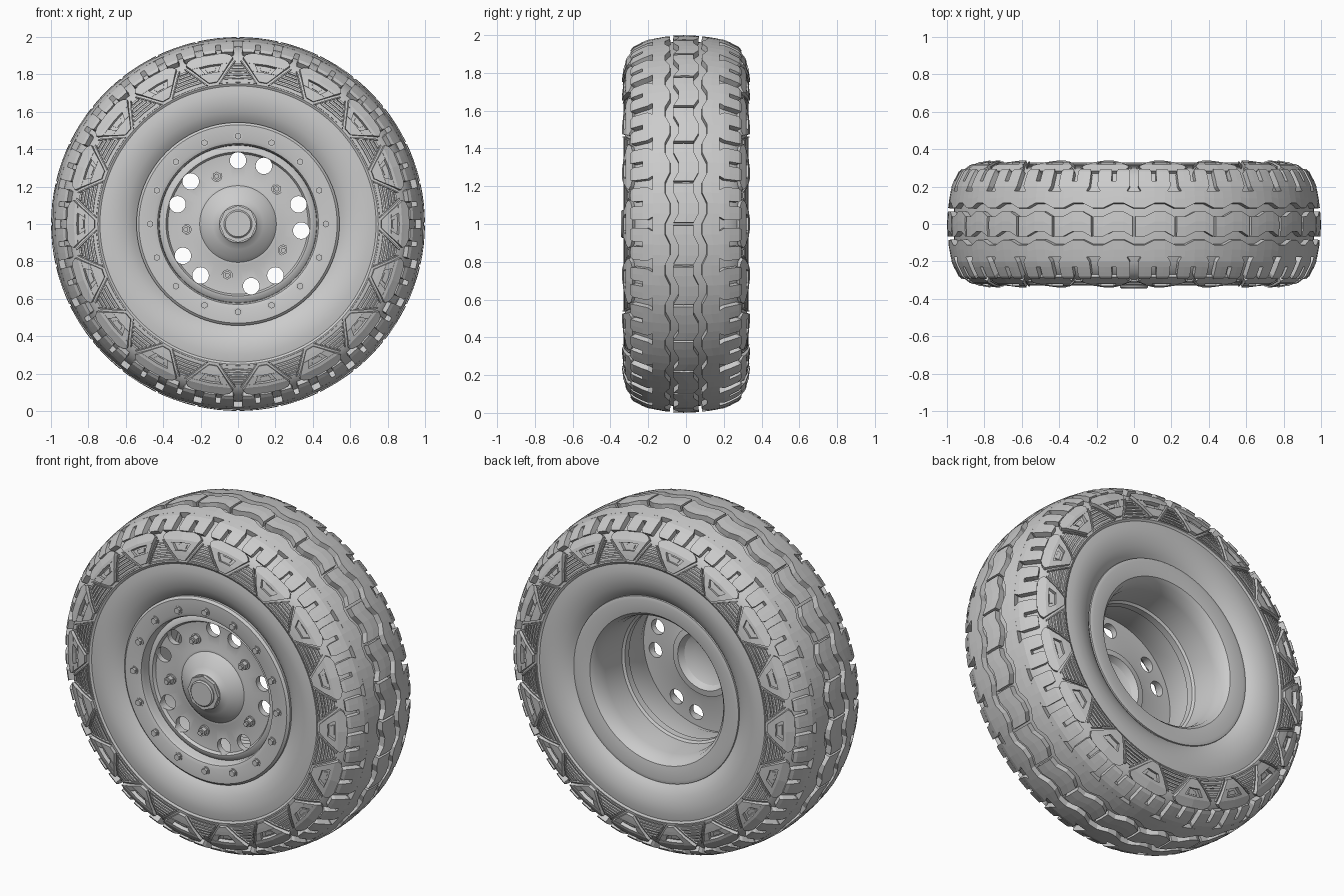
import bpy, bmesh, math
from mathutils import Vector

if "Cube" in bpy.data.objects:
    bpy.data.objects.remove(bpy.data.objects["Cube"])

TAU = 2 * math.pi


def P(r, y, a):
    """Point at radius r and angle a (clockwise from top) on the wheel axis."""
    return Vector((r * math.sin(a), y, 1 + r * math.cos(a)))


def finish(name, bm, smooth=True):
    bmesh.ops.recalc_face_normals(bm, faces=bm.faces)
    me = bpy.data.meshes.new(name)
    bm.to_mesh(me)
    bm.free()
    ob = bpy.data.objects.new(name, me)
    bpy.context.collection.objects.link(ob)
    bpy.ops.object.select_all(action='DESELECT')
    ob.select_set(True)
    bpy.context.view_layer.objects.active = ob
    if smooth:
        bpy.ops.object.shade_smooth_by_angle(angle=math.radians(32))
    return ob


def lathe(name, prof, n=96):
    """Closed (r, y) profile spun around the axle; r = 0 points become poles."""
    bm = bmesh.new()
    rings = []
    for r, y in prof:
        if r == 0:
            rings.append([bm.verts.new(P(0, y, 0))] * n)
        else:
            rings.append([bm.verts.new(P(r, y, TAU * k / n)) for k in range(n)])
    for i, A in enumerate(rings):
        B = rings[(i + 1) % len(rings)]
        for k in range(n):
            vs = list(dict.fromkeys([A[k], A[(k + 1) % n], B[(k + 1) % n], B[k]]))
            if len(vs) > 2:
                bm.faces.new(vs)
    return finish(name, bm)


def prism(bm, r, a, rad, y0, y1, n=6):
    """Small prism along y, centred at wheel radius r and angle a."""
    c = P(r, 0, a)
    rings = [[bm.verts.new(c + Vector((rad * math.sin(TAU * k / n), y, rad * math.cos(TAU * k / n))))
              for k in range(n)] for y in (y0, y1)]
    for k in range(n):
        j = (k + 1) % n
        bm.faces.new((rings[0][k], rings[0][j], rings[1][j], rings[1][k]))
    for ring in rings:
        bm.faces.new(ring)


# Carcass half profile (y, r): s runs 0 at the tread centre to 6 on the sidewall
Q = [(0, .966), (.10, .961), (.20, .943), (.26, .912), (.295, .868), (.315, .81), (.324, .75)]


def normal(i):
    a, b = Q[max(i - 1, 0)], Q[min(i + 1, 6)]
    v = Vector((a[1] - b[1], b[0] - a[0])).normalized()
    return Vector((0, 1)) if i == 0 else v


def surf(s, h, a):
    """Point at height h above the carcass; negative s is the front side."""
    u = min(abs(s), 5.999)
    i, f = int(u), u - int(u)
    p = Vector(Q[i]).lerp(Vector(Q[i + 1]), f) + h * normal(i).lerp(normal(i + 1), f).normalized()
    return P(p[1], math.copysign(p[0], s), a)


def block(bm, grid, h):
    """Raised block from a grid of (s, angle) points."""
    top = [[bm.verts.new(surf(s, h, a)) for s, a in row] for row in grid]
    bot = [[bm.verts.new(surf(s, -.008, a)) for s, a in row] for row in grid]
    m, n = len(grid), len(grid[0])
    for i in range(m - 1):
        for j in range(n - 1):
            bm.faces.new((top[i][j], top[i + 1][j], top[i + 1][j + 1], top[i][j + 1]))
    edge = ([(0, j) for j in range(n)] + [(i, n - 1) for i in range(1, m)] +
            [(m - 1, j) for j in range(n - 2, -1, -1)] + [(i, 0) for i in range(m - 2, 0, -1)])
    for (i, j), (k, l) in zip(edge, edge[1:] + edge[:1]):
        bm.faces.new((top[i][j], top[k][l], bot[k][l], bot[i][j]))


def strip(bm, rows, h, sg, t0, step, cols=2):
    """Block from rows (s, left, right), left/right as fractions of one pitch."""
    block(bm, [[(sg * s, (t0 + a + (b - a) * c / cols) * step) for c in range(cols + 1)]
               for s, a, b in rows], h)


# Tyre carcass
half = [(r, y) for y, r in Q] + [(.738, .317), (.70, .323), (.65, .321), (.60, .308), (.56, .288), (.53, .262)]
front = [(r, -y) for r, y in half]
lathe("tyre_carcass", half[::-1] + front[1:], 144)

# Tread: zigzag centre rib and notched shoulder lugs
N = 28
D = TAU / N
bm = bmesh.new()
for k in range(N):
    zig = [(.03, -.13), (.25, -.13), (.5, .13), (.75, .13), (.97, -.13)]
    block(bm, [[(s + z, (k + t) * D) for s in (-.52, 0, .52)] for t, z in zig], .034)
    for sg in (-1, 1):
        bar = [(.0, -.13), (.25, -.13), (.5, .13), (.75, .13), (1, -.13)]
        block(bm, [[(sg * s + z * w, (k + t) * D) for s, w in ((.95, 1), (1.35, .4), (1.7, 0))]
                   for t, z in bar], .032)
        strip(bm, [(1.7, .17, .83), (1.95, .10, .90), (2.3, .10, .90)], .032, sg, k, D)
        for a, b in ((.10, .44), (.56, .90)):
            strip(bm, [(2.3, a, b), (2.7, a, b), (3, a, b), (3.3, a + .03, b - .03)], .032, sg, k, D)
finish("tread_blocks", bm, False)

# Sidewall: V-shaped shoulder blocks with a window, and ladder ribs between them
M = 18
E = TAU / M
for sg, name in ((-1, "front"), (1, "back")):
    bm = bmesh.new()
    for k in range(M):
        c = k + .5

        def plate(rows, h):
            strip(bm, [(s, -w, w) for s, w in rows], h, sg, c, E)
        plate([(3.25, .25), (3.45, .36), (3.75, .41), (4, .38), (4.25, .34)], .022)
        for m in (-1, 1):
            strip(bm, [(4.25, m * .20, m * .34), (4.9, m * .12, m * .24)], .020, sg, c, E, 1)
            # thin outline ridge beside each leg
            strip(bm, [(4.0, m * .43, m * .455), (5, m * .27, m * .30), (5.9, m * .11, m * .14)], .012, sg, c, E, 1)
        plate([(4.9, .24), (5.3, .17), (5.75, .08)], .018)
        plate([(4.4, .10), (4.75, .07)], .006)
        for s, w in ((4.2, .06), (4.5, .10), (4.8, .15), (5.1, .20), (5.4, .25)):
            strip(bm, [(s, -w, w), (s + .16, -w - .02, w + .02)], .009, sg, k, E)
        strip(bm, [(5.75, -.33, .33), (5.88, -.35, .35)], .007, sg, k, E, 4)
    finish(name + "_sidewall_pattern", bm, False)

# Rim barrel with front clamp ring and back lip
lathe("rim_barrel", [(.54, -.25), (.543, -.288), (.53, -.30), (.45, -.30), (.43, -.293), (.422, -.275),
                     (.418, -.2), (.40, -.15), (.40, -.03), (.387, -.02), (.387, .02), (.40, .03),
                     (.405, .18), (.42, .25), (.44, .272), (.52, .285), (.54, .28), (.545, .25),
                     (.45, .2), (.45, -.2)])

# Wheel disc with five pairs of holes
disc = lathe("wheel_disc", [(.42, -.235), (.40, -.25), (.385, -.252), (.375, -.235), (.25, -.225), (.22, -.235),
                            (.20, -.235), (.20, -.18), (.24, -.19), (.375, -.20), (.42, -.2)])
bm = bmesh.new()
for k in range(5):
    for d in (0, 24):
        prism(bm, .34, math.radians(72 * k + d), .044, -.4, 0, 28)
cutter = finish("hole_cutter", bm, False)
cutter.hide_render = True
mod = disc.modifiers.new("holes", 'BOOLEAN')
mod.operation = 'DIFFERENCE'
mod.solver = 'EXACT'
mod.object = cutter
bpy.context.view_layer.objects.active = disc
bpy.ops.object.modifier_apply(modifier="holes")
bpy.data.objects.remove(cutter)

# Hub cone, open dish behind
lathe("hub_cone", [(0, -.31), (.10, -.31), (.108, -.30), (.135, -.285), (.185, -.255), (.205, -.235), (.205, -.17),
                   (.17, -.165), (.15, -.20), (.10, -.225), (0, -.23)], 64)

# Hub nut and axle tip
bm = bmesh.new()
prism(bm, 0, 0, .10, -.33, -.30, 8)
finish("hub_nut", bm, False)
lathe("axle_tip", [(0, -.344), (.068, -.344), (.075, -.337), (.075, -.30), (0, -.30)], 32)

# Clamp ring bolts
bm = bmesh.new()
for k in range(16):
    prism(bm, .47, TAU * k / 16, .024, -.304, -.29, 16)
    prism(bm, .47, TAU * k / 16, .018, -.318, -.30)
finish("ring_bolts", bm, False)

# Wheel nuts with studs
bm = bmesh.new()
for k in range(5):
    a = math.radians(48 + 72 * k)
    prism(bm, .28, a, .03, -.236, -.22, 16)
    prism(bm, .28, a, .024, -.262, -.23)
    prism(bm, .28, a, .013, -.278, -.25, 10)
finish("wheel_nuts", bm, False)
